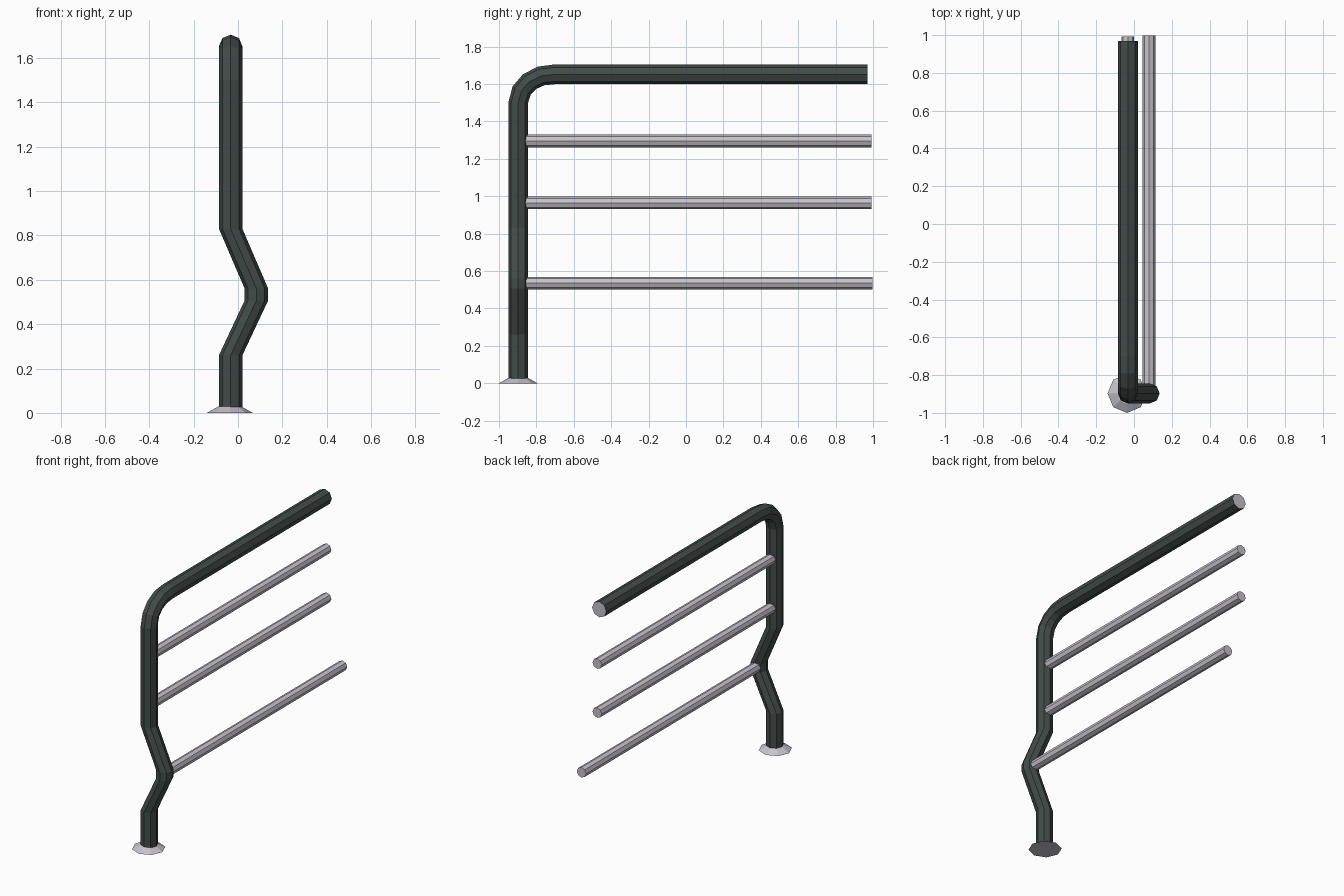
import bpy, bmesh, math
from mathutils import Vector

if "Cube" in bpy.data.objects:
    bpy.data.objects.remove(bpy.data.objects["Cube"])

def material(name, rgb):
    m = bpy.data.materials.new(name)
    m.diffuse_color = (*rgb, 1)
    m.use_nodes = True
    m.node_tree.nodes["Principled BSDF"].inputs["Base Color"].default_value = m.diffuse_color
    return m

DARK = material("dark green paint", (0.055, 0.072, 0.065))
STEEL = material("pale steel", (0.57, 0.55, 0.60))

def finish(bm, name, mats):
    bmesh.ops.recalc_face_normals(bm, faces=bm.faces)
    me = bpy.data.meshes.new(name)
    bm.to_mesh(me)
    bm.free()
    for m in mats:
        me.materials.append(m)
    ob = bpy.data.objects.new(name, me)
    bpy.context.collection.objects.link(ob)
    return ob

def loft(name, rings, mats, cap_index=0):
    """Skin a list of point rings and close both ends."""
    bm = bmesh.new()
    loops = [[bm.verts.new(p) for p in r] for r in rings]
    n = len(loops[0])
    for a, b in zip(loops, loops[1:]):
        for i in range(n):
            j = (i + 1) % n
            bm.faces.new((a[i], a[j], b[j], b[i]))
    for r in (loops[0], loops[-1]):
        bm.faces.new(r).material_index = cap_index
    return finish(bm, name, mats)

def ring(c, r, u, v, n=8):
    c, u, v = Vector(c), Vector(u), Vector(v)
    return [c + r * (math.cos(k * math.tau / n) * u + math.sin(k * math.tau / n) * v)
            for k in range(n)]

X, Y, Z = (1, 0, 0), (0, 1, 0), (0, 0, 1)
PX, PY, R = -0.033, -0.897, 0.053

# bent post and handrail: level rings on the kinked post, tilted rings round the bend
rings = [ring((x, PY, z), R, X, Y) for x, z in
         [(PX, 0.015), (PX, 0.26), (0.083, 0.507), (0.083, 0.56), (PX, 0.83), (PX, 1.5)]]
for y, z, deg in [(-0.879, 1.565, 25), (-0.836, 1.613, 47), (-0.775, 1.643, 70),
                  (-0.70, 1.652, 90), (0.97, 1.652, 90)]:
    a = math.radians(deg)
    rings.append(ring((PX, y, z), R, X, (0, math.cos(a), -math.sin(a))))
loft("post_and_handrail", rings, [DARK, STEEL], 1)

# horizontal rails
for name, x, z, end in [("upper_rail", PX, 1.295, 0.992), ("middle_rail", PX, 0.965, 0.992),
                        ("lower_rail", 0.08, 0.535, 0.998)]:
    loft(name, [ring((x, y, z), 0.034, X, Z) for y in (-0.86, end)], [STEEL])

# conical foot flange
loft("foot_flange", [ring((-0.037, PY, z), r, X, Y) for z, r in [(0, 0.103), (0.028, 0.054)]],
     [STEEL])
